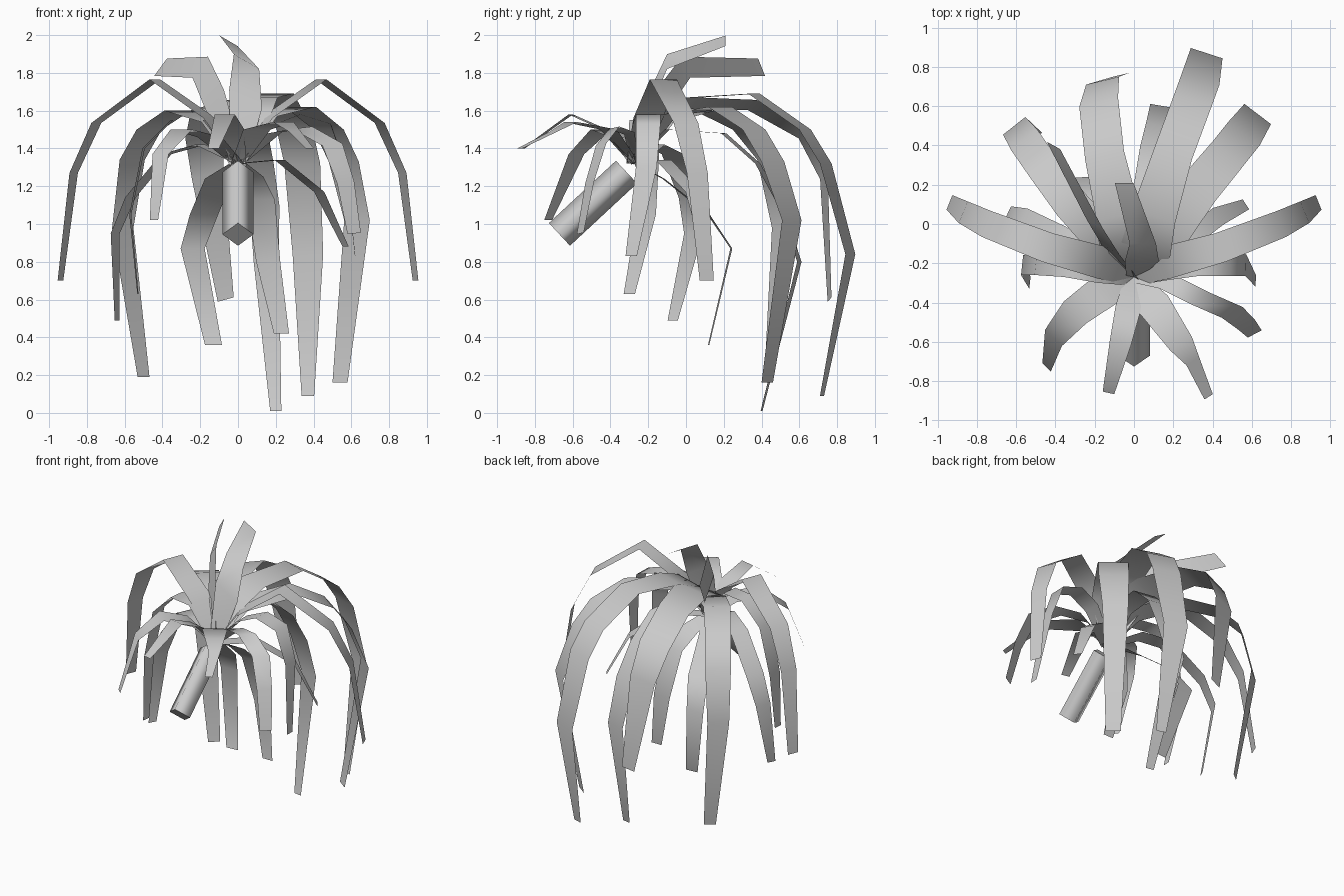
import bpy, bmesh
from mathutils import Vector

CROWN = Vector((0, -0.27, 1.32))


def leaf(name, pts, width, tip=0.08, side=None, root=None):
    """Tapered ribbon along a centre line from the crown; root widens its inner part."""
    path = [CROWN] + [Vector(p) for p in pts]
    if side is None:
        far = max(path, key=lambda p: (p - CROWN).xy.length) - CROWN
        side = Vector((far.y, -far.x, 0))
    side = Vector(side).normalized()
    n = len(path) - 1
    root = root or width
    bm = bmesh.new()
    rows = []
    for i, p in enumerate(path):
        w = width
        if i == 0:
            w = 0.09
        elif i == n:
            w = tip
        elif i == 1:
            w = root
        elif i == 2:
            w = (root + width) / 2
        elif i == n - 1:
            w = width * 0.85
        rows.append((bm.verts.new(p - side * w / 2), bm.verts.new(p + side * w / 2)))
    for a, b in zip(rows, rows[1:]):
        bm.faces.new((a[0], a[1], b[1], b[0]))
    for f in bm.faces:
        f.smooth = True
    me = bpy.data.meshes.new(name)
    bm.to_mesh(me)
    bm.free()
    ob = bpy.data.objects.new(name, me)
    bpy.context.collection.objects.link(ob)


# Stem: four-sided slanted stalk below the crown
a, b = Vector((0, -0.67, 0.945)), Vector((0, -0.315, 1.275))
bpy.ops.mesh.primitive_cylinder_add(vertices=4, radius=0.082, depth=(b - a).length,
                                    location=(a + b) / 2)
stem = bpy.context.object
stem.name = "stem"
stem.rotation_euler = (b - a).to_track_quat('Z', 'Y').to_euler()
for f in stem.data.polygons:
    f.use_smooth = abs(f.normal.z) < 0.5

# Long arching side leaves, one per side
for s, n in ((1, "right"), (-1, "left")):
    leaf("arching_leaf_" + n, [(s * 0.15, -0.2, 1.56), (s * 0.44, -0.12, 1.765), (s * 0.75, 0.0, 1.535),
                               (s * 0.87, 0.06, 1.27), (s * 0.94, 0.11, 0.7)], 0.14, 0.08, None, 0.17)

# Upright leaves
leaf("upright_leaf", [(0.04, -0.19, 1.66), (0.045, -0.1, 1.86), (-0.05, 0.21, 1.97)],
     0.11, 0.11, (0.86, 0, -0.5), 0.2)
leaf("raised_leaf", [(-0.12, -0.13, 1.65), (-0.2, 0.0, 1.83), (-0.41, 0.4, 1.83)],
     0.13, 0.12, (0.55, -0.3, 0.75), 0.16)

# Back leaves that droop far down, almost joined near the crown
leaf("back_leaf_right", [(0.06, -0.13, 1.6), (0.1, 0.04, 1.67), (0.2, 0.36, 1.69), (0.3, 0.63, 1.5),
                         (0.34, 0.74, 1.32), (0.37, 0.87, 0.84), (0.37, 0.72, 0.09)],
     0.2, 0.07, None, 0.26)
leaf("back_leaf_left", [(-0.05, -0.13, 1.58), (-0.08, 0.04, 1.64), (-0.15, 0.35, 1.63), (-0.18, 0.62, 1.48),
                        (-0.16, 0.73, 1.26), (-0.065, 0.76, 0.6)],
     0.21, 0.09, (0.92, 0.22, 0.25), 0.26)
leaf("back_leaf_middle", [(0.03, -0.1, 1.5), (0.08, 0.2, 1.48), (0.11, 0.38, 1.32),
                          (0.14, 0.5, 1.1), (0.15, 0.6, 0.8), (0.2, 0.4, 0.01)], 0.16, 0.06)
leaf("diagonal_leaf_right", [(0.12, -0.12, 1.57), (0.33, 0.18, 1.62), (0.48, 0.36, 1.5),
                             (0.56, 0.46, 1.33), (0.63, 0.56, 1.02), (0.54, 0.43, 0.16)],
     0.2, 0.1, None, 0.22)
leaf("diagonal_leaf_left", [(-0.12, -0.12, 1.54), (-0.32, 0.1, 1.6), (-0.47, 0.3, 1.5),
                            (-0.56, 0.43, 1.34), (-0.61, 0.5, 0.98), (-0.5, 0.44, 0.19)],
     0.17, 0.08, None, 0.19)

# Short front leaves
leaf("front_leaf_left", [(-0.03, -0.43, 1.5), (-0.07, -0.61, 1.58), (-0.13, -0.86, 1.4)], 0.09, 0.06, None, 0.13)
leaf("front_leaf_right", [(0.1, -0.41, 1.5), (0.24, -0.61, 1.54), (0.3, -0.7, 1.49),
                          (0.38, -0.88, 1.4)], 0.09, 0.05, None, 0.17)
leaf("front_corner_leaf_right", [(0.18, -0.3, 1.48), (0.34, -0.38, 1.51), (0.5, -0.45, 1.42),
                                 (0.57, -0.51, 1.22), (0.615, -0.56, 0.95)], 0.12, 0.08, (0.87, 0.45, 0.1))
leaf("front_corner_leaf_left", [(-0.15, -0.34, 1.46), (-0.3, -0.45, 1.5), (-0.41, -0.58, 1.37),
                                (-0.445, -0.73, 1.02)], 0.14, 0.06, None, 0.18)

# Side leaves
leaf("side_leaf_right", [(0.18, -0.22, 1.52), (0.33, -0.2, 1.58), (0.49, -0.2, 1.53),
                         (0.57, -0.21, 1.3), (0.62, -0.29, 0.83)], 0.13, 0.06)
leaf("side_leaf_left", [(-0.18, -0.24, 1.55), (-0.35, -0.21, 1.55), (-0.5, -0.2, 1.4),
                        (-0.57, -0.21, 1.05), (-0.53, -0.3, 0.63)], 0.12, 0.06)

# Lower leaves hanging from under the crown
leaf("lower_leaf_right", [(0.22, -0.12, 1.34), (0.43, 0.04, 1.17), (0.57, 0.1, 0.88)], 0.1, 0.06)
leaf("lower_leaf_left", [(-0.2, -0.17, 1.42), (-0.38, -0.07, 1.37), (-0.57, 0.02, 1.14),
                         (-0.65, 0.04, 0.95), (-0.64, -0.07, 0.49)], 0.13, 0.06)
leaf("under_leaf_right", [(0.06, -0.12, 1.25), (0.12, -0.02, 1.13), (0.16, 0.05, 0.8),
                          (0.23, 0.01, 0.42)], 0.15, 0.08, (1, 0, 0))
leaf("under_leaf_left", [(-0.1, -0.12, 1.24), (-0.18, 0.12, 1.05), (-0.24, 0.24, 0.87),
                         (-0.13, 0.12, 0.36)], 0.15, 0.09, (1, 0.08, 0))
